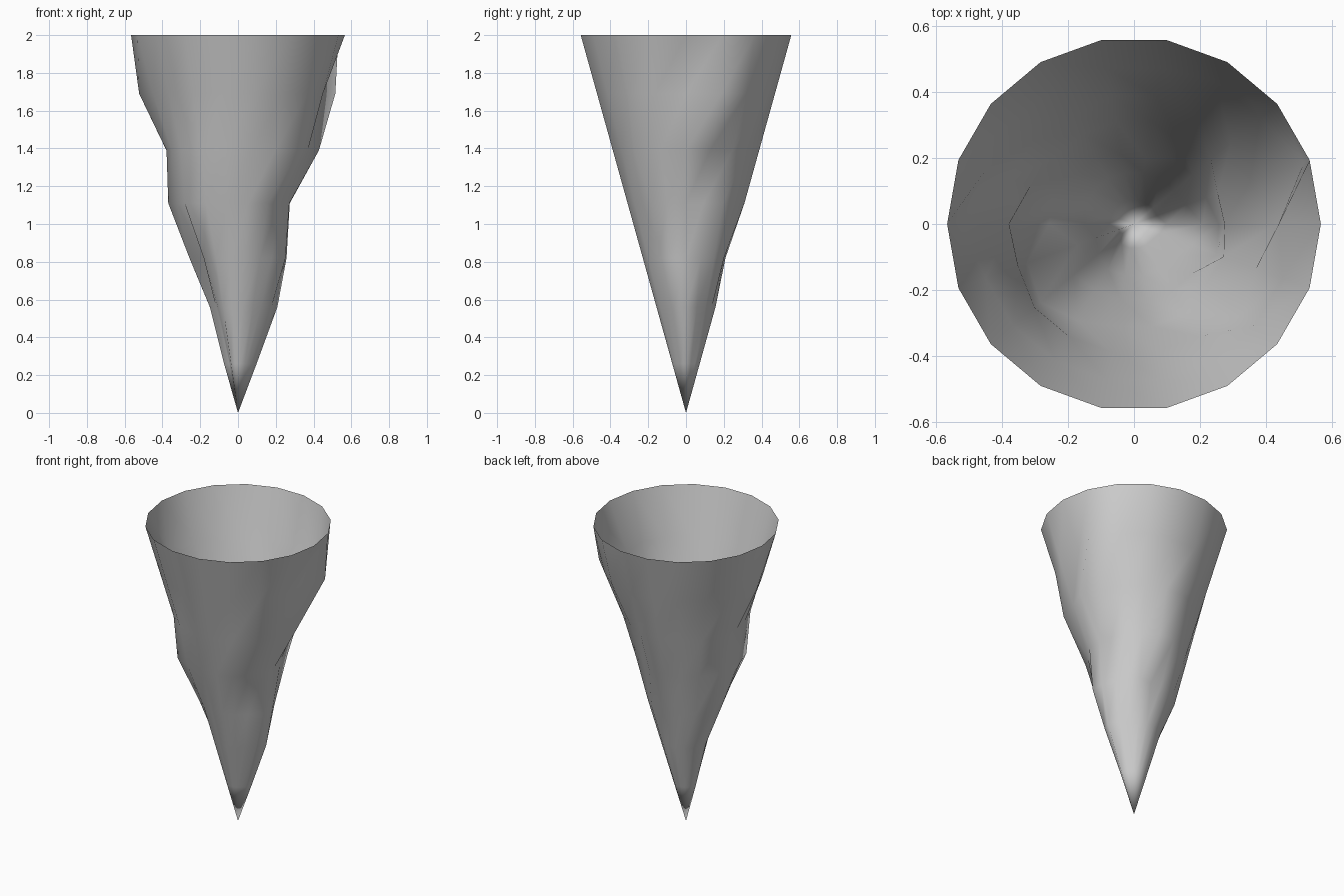
import bpy, bmesh
from math import radians, cos, sin

if "Cube" in bpy.data.objects:
    bpy.data.objects.remove(bpy.data.objects["Cube"])

SIDES = 18
TOP_R = 0.566
HEIGHT = 2.0
RING_Z = [2.0, 1.69, 1.39, 1.11, 0.82, 0.56, 0.26]

# dents and bulges per ring: {angle in degrees: radial offset}
BUMPS = [
    {},
    {0: -.04, 20: .07, 40: .02, 60: .02, 180: .045},
    {0: .035, 20: -.02, 40: -.01, 60: -.02, 120: -.02, 160: .01, 180: -.015, 200: -.02, 320: .035},
    {0: -.04, 20: -.045, 40: -.01, 60: -.03, 160: .02, 180: .055, 200: .03,
     220: .055, 240: .025, 320: -.03, 340: -.025},
    {0: .025, 80: -.03, 100: -.02, 160: .03, 180: .025, 200: -.05, 220: .005, 340: .035},
    {0: .05, 20: .01, 180: -.01, 200: -.035, 220: -.02, 340: .03},
    {0: .025, 200: -.025, 220: -.02, 340: .01},
]

bm = bmesh.new()

# rings of the open spike, each following the cone plus its bumps
rings = []
for z, bumps in zip(RING_Z, BUMPS):
    ring = []
    for i in range(SIDES):
        deg = i * 360 // SIDES
        r = TOP_R * z / HEIGHT + bumps.get(deg, 0)
        a = radians(deg)
        ring.append(bm.verts.new((r * cos(a), r * sin(a), z)))
    rings.append(ring)
tip = bm.verts.new((0, 0, 0))

# wall triangles, split along one diagonal direction
for up, low in zip(rings, rings[1:]):
    for i in range(SIDES):
        j = (i + 1) % SIDES
        bm.faces.new((low[i], low[j], up[j]))
        bm.faces.new((low[i], up[j], up[i]))

# pointed tip
for i in range(SIDES):
    bm.faces.new((tip, rings[-1][(i + 1) % SIDES], rings[-1][i]))

for f in bm.faces:
    f.smooth = True
mesh = bpy.data.meshes.new("rock_spike")
bm.to_mesh(mesh)
bm.free()
spike = bpy.data.objects.new("rock_spike", mesh)
bpy.context.collection.objects.link(spike)
